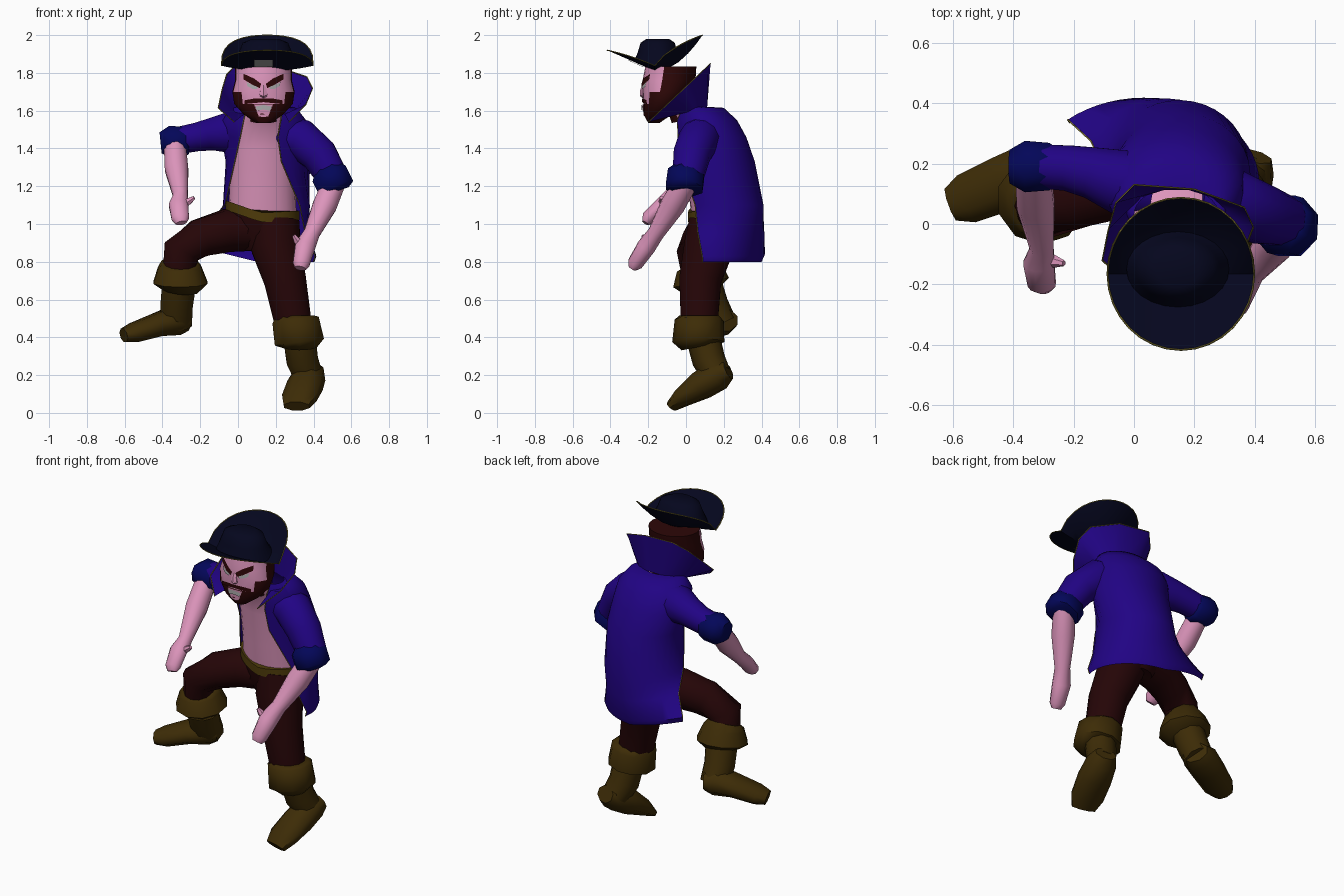
import bpy, bmesh, math
from mathutils import Vector

if "Cube" in bpy.data.objects:
    bpy.data.objects.remove(bpy.data.objects["Cube"])


def material(name, r, g, b):
    m = bpy.data.materials.new(name)
    m.use_nodes = True
    m.diffuse_color = (r, g, b, 1)
    bsdf = m.node_tree.nodes["Principled BSDF"]
    bsdf.inputs["Base Color"].default_value = (r, g, b, 1)
    bsdf.inputs["Roughness"].default_value = 0.9
    return m


COAT = material("coat blue", 0.015, 0.001, 0.23)
CUFF = material("cuff blue", 0.001, 0.002, 0.1)
HAT = material("hat navy", 0.0015, 0.002, 0.013)
PANTS = material("trouser brown", 0.018, 0.0015, 0.002)
HAIR = material("hair brown", 0.026, 0.002, 0.002)
SKIN = material("skin pink", 0.72, 0.30, 0.50)
BOOT = material("boot leather", 0.047, 0.025, 0.002)
BELT = material("belt leather", 0.075, 0.043, 0.003)
TRIM = material("gold trim", 0.22, 0.18, 0.03)
PALE = material("pale grey", 0.4, 0.4, 0.4)


def loft(name, rings, mats, closed=True, caps=True, rule=None, angle=50):
    """Skin a list of equal point rings; rule(centre) picks a material slot."""
    bm = bmesh.new()
    rows = [[bm.verts.new(p) for p in ring] for ring in rings]
    n = len(rows[0])
    for a, b in zip(rows, rows[1:]):
        for i in range(n if closed else n - 1):
            j = (i + 1) % n
            bm.faces.new((a[i], a[j], b[j], b[i]))
    if caps and closed:
        bm.faces.new(rows[0])
        bm.faces.new(rows[-1])
    bmesh.ops.recalc_face_normals(bm, faces=bm.faces)
    for f in bm.faces:
        f.smooth = True
        if rule:
            f.material_index = rule(f.calc_center_median())
    me = bpy.data.meshes.new(name)
    bm.to_mesh(me)
    bm.free()
    for m in mats:
        me.materials.append(m)
    me.set_sharp_from_angle(angle=math.radians(angle))
    ob = bpy.data.objects.new(name, me)
    bpy.context.collection.objects.link(ob)
    return ob


def arc(cx, cy, z, rx, ry, a0=0, a1=360, n=24):
    """Horizontal ellipse points, angle 0 at the front, growing towards +x."""
    count = n if a1 - a0 == 360 else n + 1
    angles = [math.radians(a0 + (a1 - a0) * i / n) for i in range(count)]
    return [Vector((cx + rx * math.sin(a), cy - ry * math.cos(a), z)) for a in angles]


def limb(name, path, mat, hint=(0, 1, 0), sides=12, angle=50):
    """Tube through (x, y, z, radius[, second radius]) stations."""
    pts = [Vector(p[:3]) for p in path]
    rings = []
    for i, p in enumerate(path):
        t = (pts[min(i + 1, len(pts) - 1)] - pts[max(i - 1, 0)]).normalized()
        u = Vector(hint).cross(t).normalized()
        v = t.cross(u)
        angles = [math.tau * (k + 0.5) / sides for k in range(sides)]
        rings.append([pts[i] + u * p[3] * math.cos(a) + v * p[-1] * math.sin(a) for a in angles])
    return loft(name, rings, [mat], angle=angle)


def piping(name, points, cyclic=False):
    cu = bpy.data.curves.new(name, "CURVE")
    cu.dimensions = "3D"
    cu.bevel_depth, cu.bevel_resolution = 0.003, 0
    sp = cu.splines.new("POLY")
    sp.points.add(len(points) - 1)
    for q, p in zip(sp.points, points):
        q.co = (*p, 1)
    sp.use_cyclic_u = cyclic
    cu.materials.append(TRIM)
    bpy.context.collection.objects.link(bpy.data.objects.new(name, cu))


# Torso, hips and belt
loft("torso", [arc(*r) for r in ((.13, .15, 1.03, .18, .12), (.13, .14, 1.2, .175, .13),
     (.13, .12, 1.4, .18, .13), (.13, .065, 1.52, .16, .095), (.14, -.02, 1.59, .08, .06))], [SKIN])
loft("hips", [arc(*r) for r in ((.13, .16, .86, .1, .09), (.14, .16, .95, .19, .13),
     (.13, .15, 1.06, .185, .13))], [PANTS])
belt = [arc(.13, .15, z, .195, .14) for z in (1.01, 1.025, 1.05, 1.06)]
for ring in belt:
    for p in ring:
        p.z += 0.35 * max(0, 0.12 - p.x) + 0.06 * max(0, p.x - 0.15)
loft("belt", belt, [BELT])

# Long open coat: z, centre, radii, opening angles on each side; hem lifts over the raised leg
coat_rows = ((1.62, .14, .03, .14, .09, -42, 42), (1.615, .14, .08, .17, .12, -34, 34),
             (1.55, .135, .105, .225, .165, -28, 24), (1.46, .14, .135, .23, .185, -34, 18),
             (1.33, .16, .165, .225, .2, -52, 18), (1.1, .15, .19, .23, .22, -72, 50),
             (.95, .105, .165, .275, .25, -116, 66), (.83, .035, .135, .38, .283, -138, 80),
             (.8, .035, .135, .37, .27, -138, 80))
coat = [arc(cx, cy, z, rx, ry, b, a + 360) for z, cx, cy, rx, ry, a, b in coat_rows]
for ring in coat[-3:]:
    for p in ring:
        p.z += 0.25 * max(0, 0.1 - p.x)
loft("coat", coat, [COAT], closed=False)
for side, k in (("left", 0), ("right", -1)):
    piping(side + "_coat_trim", [ring[k] for ring in coat])

# Standing collar, angular and high at the back
high = [Vector((x, y, 1.84 + (y - 0.12) * 0.94)) for x, y in (
    (.27, -.2), (.36, -.1), (.395, -.01), (.365, .055), (.2, .115), (.0, .13),
    (-.06, .07), (-.085, -.02), (-.105, -.12), (-.02, -.2))]
low = arc(.14, .03, 1.59, .16, .085, 42, 318, n=len(high) - 1)
for p in low:
    p.z += 0.25 * p.y
loft("collar", [low, high], [COAT], closed=False)
piping("collar_trim", high)

# Sleeves, cuffs, forearms, hands
limb("right_sleeve", [(.06, .12, 1.48, .11), (-.05, .14, 1.485, .11), (-.14, .17, 1.475, .088),
                      (-.22, .185, 1.46, .078), (-.3, .19, 1.445, .075)], COAT)
limb("left_sleeve", [(.21, .09, 1.48, .1), (.33, .07, 1.45, .11), (.43, .03, 1.365, .1),
                     (.5, .01, 1.25, .085)], COAT)
limb("right_cuff", [(-.26, .19, 1.435, .07), (-.28, .19, 1.435, .085), (-.36, .19, 1.435, .092),
                    (-.41, .19, 1.43, .06)], CUFF, sides=8, angle=60)
limb("left_cuff", [(.475, .01, 1.28, .08), (.485, .0, 1.26, .105), (.52, -.01, 1.19, .105),
                   (.525, -.01, 1.175, .07)], CUFF, sides=8, angle=60)
limb("right_forearm", [(-.335, .18, 1.43, .06), (-.325, .06, 1.29, .064), (-.305, -.08, 1.15, .04),
                       (-.315, -.13, 1.1, .053, .04), (-.305, -.2, 1.03, .048, .038),
                       (-.3, -.215, 1.005, .03, .02)], SKIN)
limb("left_forearm", [(.51, .0, 1.22, .062), (.46, -.07, 1.1, .066), (.39, -.16, .95, .044),
                      (.355, -.21, .88, .056, .05), (.335, -.27, .79, .046, .042),
                      (.33, -.285, .765, .03, .022)], SKIN)
limb("right_thumb", [(-.3, -.11, 1.1, .025), (-.26, -.125, 1.12, .02), (-.232, -.13, 1.14, .01)], SKIN, sides=6)
limb("left_thumb", [(.34, -.2, .88, .025), (.31, -.22, .915, .02), (.295, -.225, .94, .01)], SKIN, sides=6)

# Trouser legs
limb("right_leg", [(.12, .17, .97, .11), (-.06, .13, .965, .115), (-.2, .085, .925, .105),
                   (-.3, .05, .855, .1), (-.31, .07, .72, .09)], PANTS, hint=(.3, 1, .2))
limb("left_leg", [(.19, .15, 1.0, .14), (.2, .12, .88, .135), (.25, .075, .7, .115),
                  (.295, .07, .46, .1)], PANTS)


# Boots: flared cuff, shaft and foot
def boot(side, cuff, shaft, foot):
    limb(side + "_boot_cuff", cuff, BOOT, sides=10, angle=60)
    limb(side + "_boot_shaft", shaft, BOOT, sides=10)
    limb(side + "_boot_foot", foot, BOOT, hint=(0, 0, 1), sides=8, angle=60)


boot("right", [(-.31, .06, .795, .1), (-.31, .07, .77, .12), (-.305, .08, .69, .15), (-.31, .09, .65, .1)],
     [(-.31, .09, .7, .095), (-.325, .135, .57, .09), (-.325, .185, .47, .085)],
     [(-.275, .205, .49, .08, .06), (-.33, .18, .49, .1, .085), (-.43, .135, .465, .1, .065),
      (-.55, .085, .425, .09, .055), (-.605, .065, .41, .06, .04)])
boot("left", [(.305, .07, .515, .105), (.305, .07, .49, .13), (.325, .065, .375, .138), (.325, .07, .35, .095)],
     [(.325, .09, .4, .09), (.34, .12, .28, .088), (.37, .16, .2, .08)],
     [(.395, .225, .225, .065, .05), (.38, .17, .2, .088, .085), (.355, .08, .145, .1, .08),
      (.325, -.02, .08, .1, .052), (.31, -.075, .035, .075, .03)])

# Head with beard and hair chosen by height and direction
CX = 0.135
head_rows = ((1.535, -.17, .04, .03), (1.58, -.15, .105, .075), (1.635, -.125, .155, .1),
             (1.7, -.105, .165, .125), (1.76, -.09, .15, .14), (1.835, -.08, .15, .135))


def head_rule(c):
    a = abs(math.degrees(math.atan2(c.x - CX, -(c.y + 0.1))))
    if c.z < 1.635:
        return 1
    return 0 if a < (52 if c.z < 1.7 else 82) else 1


loft("head", [arc(CX, cy, z, rx, ry) for z, cy, rx, ry in head_rows], [SKIN, HAIR], rule=head_rule)
limb("neck", [(.135, .0, 1.55, .08), (.135, -.03, 1.7, .1)], HAIR)


def face_point(dx, z):
    """Point just in front of the face at an offset from its middle."""
    for (z0, c0, x0, y0), (z1, c1, x1, y1) in zip(head_rows, head_rows[1:]):
        if z0 <= z <= z1:
            t = (z - z0) / (z1 - z0)
            c, rx, ry = c0 + (c1 - c0) * t, x0 + (x1 - x0) * t, y0 + (y1 - y0) * t
            return Vector((CX + dx, c - ry * math.sqrt(max(0, 1 - (dx / rx) ** 2)) - 0.006, z))


def face_plate(name, top, bottom, mat):
    return loft(name, [[face_point(*p) for p in top], [face_point(*p) for p in bottom]], [mat], closed=False)


for s, side in ((1, "left"), (-1, "right")):
    face_plate(side + "_eyebrow", [(s * .012, 1.742), (s * .05, 1.77), (s * .105, 1.795)],
               [(s * .02, 1.72), (s * .055, 1.735), (s * .105, 1.765)], HAIR)
    face_plate(side + "_eye", [(s * .028, 1.724), (s * .055, 1.735), (s * .09, 1.752)],
               [(s * .035, 1.714), (s * .06, 1.716), (s * .085, 1.73)], PALE)
    face_plate(side + "_moustache", [(0, 1.665), (s * .045, 1.665), (s * .1, 1.655)],
               [(0, 1.645), (s * .05, 1.64), (s * .1, 1.635)], HAIR)
face_plate("chin", [(-.05, 1.632), (0, 1.634), (.05, 1.632)],
           [(-.025, 1.57), (0, 1.565), (.025, 1.57)], SKIN)
teeth = face_plate("teeth", [(-.045, 1.622), (0, 1.63), (.045, 1.622)],
                   [(-.035, 1.6), (0, 1.606), (.035, 1.6)], PALE)
teeth.location.y = -0.004
limb("nose", [(CX, -.215, 1.74, .012), (CX, -.224, 1.71, .018), (CX, -.222, 1.685, .024), (CX, -.212, 1.672, .015)],
     SKIN, sides=6)


# Hat: low sides, raised front and a high broad back, with a low crown
def brim_z(x, y):
    dx, dy = (x - .155) / .243, (y + .165) / .252
    r = math.hypot(dx, dy)
    rise = .19 * r * r * (dy / r) ** .75 if dy > 0 else -.11 * dy
    return 1.81 + .028 * dx * dx + rise


def on_brim(points, lift=0):
    return [Vector((p.x, p.y, brim_z(p.x, p.y) + lift)) for p in points]


brim = [on_brim(arc(.155, -.165, 0, .243 * r, .252 * r, n=32)) for r in (.05, .3, .5, .7, .85, .94, 1)]
loft("hat_brim", brim, [HAT], caps=False)
piping("hat_trim", brim[-1], cyclic=True)
loft("hat_crown", [on_brim(arc(.145, -.15, 0, .17, .125), .003)] + [arc(.145, -.15, z, rx, ry) for z, rx, ry in
     ((1.91, .14, .105), (1.96, .12, .09), (1.98, .07, .06))], [HAT])
badge = [on_brim([Vector((.135 + x, y, 0)) for x in (-.05, .05)], -.006) for y in (-.225, -.26, -.31)]
loft("hat_badge", badge, [PALE], closed=False)
